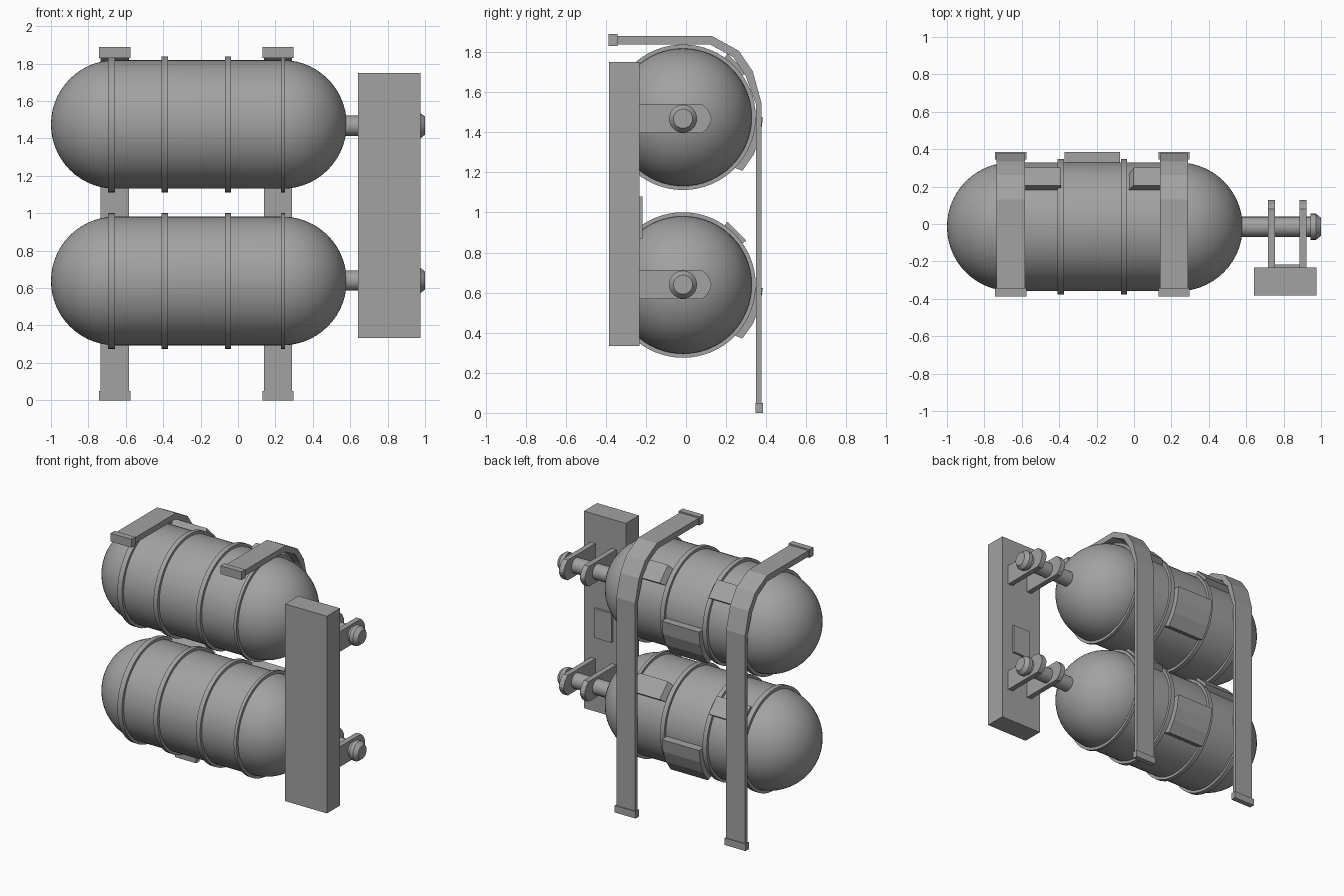
import bpy, bmesh
from math import cos, sin, pi, radians, hypot

if "Cube" in bpy.data.objects:
    bpy.data.objects.remove(bpy.data.objects["Cube"])

CY = -0.015          # tank axis in y
TANKS = {"upper": 1.475, "lower": 0.638}

# Dark grey paint
GREY = bpy.data.materials.new("dark_grey")
GREY.diffuse_color = (0.36, 0.36, 0.36, 1)
GREY.use_nodes = True
GREY.node_tree.nodes["Principled BSDF"].inputs["Base Color"].default_value = GREY.diffuse_color


def finish(bm, name, smooth=False):
    bmesh.ops.recalc_face_normals(bm, faces=bm.faces)
    me = bpy.data.meshes.new(name)
    bm.to_mesh(me)
    bm.free()
    me.materials.append(GREY)
    ob = bpy.data.objects.new(name, me)
    bpy.context.collection.objects.link(ob)
    if smooth:
        bpy.ops.object.select_all(action='DESELECT')
        ob.select_set(True)
        bpy.context.view_layer.objects.active = ob
        bpy.ops.object.shade_smooth_by_angle(angle=radians(30))
    return ob


def revolve(name, profile, y, z, steps=48):
    """Spin an (x, radius) profile round an axis parallel to x."""
    bm = bmesh.new()
    vs = [bm.verts.new((x, y, z + r)) for x, r in profile]
    es = [bm.edges.new(p) for p in zip(vs, vs[1:])]
    bmesh.ops.spin(bm, geom=vs + es, cent=(0, y, z), axis=(1, 0, 0),
                   angle=2 * pi, steps=steps, use_merge=True)
    bmesh.ops.remove_doubles(bm, verts=bm.verts, dist=1e-5)
    return finish(bm, name, True)


def extrude_x(name, pts, x0, x1):
    """Extrude a (y, z) outline from x0 to x1."""
    bm = bmesh.new()
    face = bm.faces.new([bm.verts.new((x0, y, z)) for y, z in pts])
    new = bmesh.ops.extrude_face_region(bm, geom=[face], use_keep_orig=True)
    bmesh.ops.translate(bm, vec=(x1 - x0, 0, 0),
                        verts=[v for v in new["geom"] if isinstance(v, bmesh.types.BMVert)])
    return finish(bm, name)


def box(name, x0, x1, y0, y1, z0, z1):
    return extrude_x(name, [(y0, z0), (y1, z0), (y1, z1), (y0, z1)], x0, x1)


def arc_pad(name, z, a0, a1, r_out, x0, x1, n, flare=0, slope=0):
    """Curved pad hugging the tank between two angles (0 = back, 90 = up)."""
    def arc(r, b0, b1):
        angs = [radians(b0 + (b1 - b0) * i / n) for i in range(n + 1)]
        return [(CY + r * cos(a), z + r * sin(a)) for a in angs]
    ob = extrude_x(name, arc(r_out, a0, a1) + arc(0.325, a1 + flare, a0), x0, x1)
    for v in ob.data.vertices:      # slant the left end of the pad
        if v.co.x < x0 + 0.001 and hypot(v.co.y - CY, v.co.z - z) > 0.35:
            v.co.x += slope
    return ob


# Tanks with rings, pads, stems and brackets
R = 0.344
N = 14
for tag, z in TANKS.items():
    left = [(-0.656 - R * cos(i * pi / 2 / N), R * sin(i * pi / 2 / N)) for i in range(N + 1)]
    right = [(0.237 + R * sin(i * pi / 2 / N), R * cos(i * pi / 2 / N)) for i in range(N + 1)]
    revolve(f"{tag}_tank", left + right, CY, z, 64)

    for i, (x0, x1) in enumerate([(-0.695, -0.658), (-0.408, -0.375), (-0.07, -0.037), (0.23, 0.252)]):
        revolve(f"{tag}_ring_{i}", [(x0, 0.33), (x0, 0.363), (x1, 0.363), (x1, 0.33), (x0, 0.33)], CY, z, 64)

    # Back pads
    arc_pad(f"{tag}_pad_left", z, 35, 55, 0.387, -0.66, -0.39, 1)
    arc_pad(f"{tag}_pad_right", z, 35, 55, 0.387, -0.037, 0.23, 1, slope=0.035)
    top = -2 if tag == "lower" else 0
    arc_pad(f"{tag}_pad_middle", z, top, -42, 0.399, -0.372, -0.075, 3, flare=-5)

    # Stem with chamfered head
    zs = 1.468 if tag == "upper" else 0.64
    revolve(f"{tag}_stem", [(0.54, 0), (0.54, 0.054), (0.95, 0.054), (0.95, 0)], CY, zs, 24)
    revolve(f"{tag}_stem_head", [(0.945, 0), (0.945, 0.07), (0.972, 0.07), (1.0, 0.048), (1.0, 0)], CY, zs, 24)

    # Bracket plates with blunted tips
    plate = [(-0.24, -0.0725), (0.08, -0.0725), (0.105, -0.05), (0.122, -0.02), (0.127, 0),
             (0.122, 0.02), (0.105, 0.05), (0.08, 0.0725), (-0.24, 0.0725)]
    for side, x in (("inner", 0.717), ("outer", 0.884)):
        extrude_x(f"{tag}_bracket_{side}", [(y, zs + h) for y, h in plate], x, x + 0.038)

# Pillar and its back panel
box("pillar", 0.642, 0.975, -0.383, -0.233, 0.333, 1.75)
box("pillar_panel", 0.745, 0.885, -0.24, -0.217, 0.87, 1.08)

# Bent frame straps with wider end caps
outer = [(0.377, 0.01), (0.377, 1.545), (0.333, 1.705), (0.263, 1.807), (0.13, 1.88), (-0.375, 1.88)]
inner = [(-0.375, 1.838), (0.121, 1.838), (0.236, 1.775), (0.297, 1.683), (0.35, 1.538), (0.35, 0.01)]
for side, x in (("left", -0.659), ("right", 0.215)):
    extrude_x(f"{side}_strap", outer + inner, x - 0.075, x + 0.075)
    box(f"{side}_strap_foot", x - 0.083, x + 0.083, 0.346, 0.384, 0, 0.05)
    box(f"{side}_strap_tip", x - 0.083, x + 0.083, -0.387, -0.343, 1.83, 1.89)
